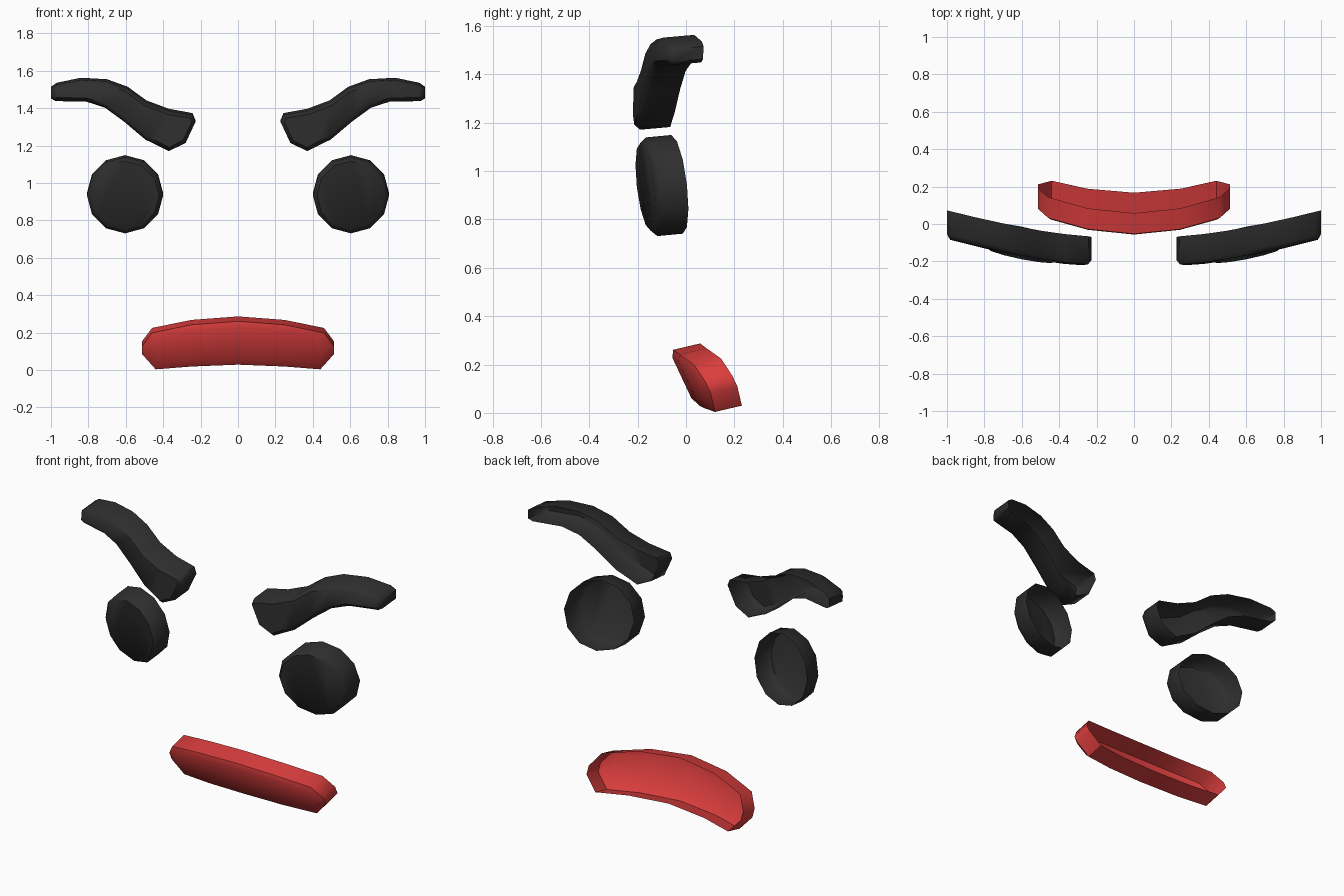
import bpy, bmesh, math
from mathutils import Vector

if "Cube" in bpy.data.objects:
    bpy.data.objects.remove(bpy.data.objects["Cube"])


def material(name, rgb):
    m = bpy.data.materials.new(name)
    m.diffuse_color = (*rgb, 1)
    m.use_nodes = True
    m.node_tree.nodes["Principled BSDF"].inputs["Base Color"].default_value = m.diffuse_color
    return m


DARK = material("charcoal", (0.027, 0.027, 0.027))
RED = material("red", (0.70, 0.047, 0.047))


def shell(name, ring, depth_at, wall, total, inset, drop, mat):
    """Open-backed shell: clockwise (x, z) outline, side wall, bevel and curved front cap."""
    n = len(ring)
    pts = [Vector(p) for p in ring]
    bm = bmesh.new()
    back, front, cap = [], [], []
    for i, p in enumerate(pts):
        a = (p - pts[i - 1]).normalized()
        b = (pts[(i + 1) % n] - p).normalized()
        t = (a + b).normalized()
        q = p + Vector((t.y, -t.x)) * inset          # inward on a clockwise ring
        back.append(bm.verts.new((p.x, depth_at(p.x, p.y), p.y)))
        front.append(bm.verts.new((p.x, depth_at(p.x, p.y) - wall, p.y - drop)))
        cap.append(bm.verts.new((q.x, depth_at(q.x, q.y) - total, q.y - drop)))
    for lo, hi in ((back, front), (front, cap)):
        for i in range(n):
            j = (i + 1) % n
            bm.faces.new((lo[i], hi[i], hi[j], lo[j]))
    # front cap: strips joining the upper and lower edges
    for i in range(n // 2 - 1):
        bm.faces.new((cap[n - 1 - i], cap[n - 2 - i], cap[i + 1], cap[i]))
    bmesh.ops.recalc_face_normals(bm, faces=bm.faces[:])
    bm.faces.ensure_lookup_table()
    bm.normal_update()
    if bm.faces[-1].normal.y > 0:
        bmesh.ops.reverse_faces(bm, faces=bm.faces[:])
    me = bpy.data.meshes.new(name)
    bm.to_mesh(me)
    bm.free()
    me.materials.append(mat)
    ob = bpy.data.objects.new(name, me)
    bpy.context.collection.objects.link(ob)
    bpy.ops.object.select_all(action='DESELECT')
    ob.select_set(True)
    bpy.context.view_layer.objects.active = ob
    bpy.ops.object.shade_smooth_by_angle(angle=math.radians(50))
    return ob


def mirrored(ring, side):
    return ring if side > 0 else [(-x, z) for x, z in reversed(ring)]


# Outlines: upper edge left to right, then lower edge right to left
brow = [(.228, 1.337), (.243, 1.374), (.37, 1.397), (.49, 1.442), (.59, 1.515),
        (.70, 1.555), (.84, 1.563), (.97, 1.536), (1.0, 1.515),
        (1.0, 1.463), (.975, 1.449), (.81, 1.446), (.71, 1.413), (.61, 1.34),
        (.495, 1.243), (.43, 1.212), (.37, 1.182), (.28, 1.225)]
eye = [(.604 + .204 * math.cos(a), .945 + .204 * math.sin(a))
       for a in (math.radians(180 - 30 * k) for k in range(12))]
mouth = [(-.512, .155), (-.46, .225), (-.25, .268), (0, .287), (.25, .268), (.46, .225),
         (.512, .155), (.512, .11), (.44, .03), (.25, .045), (0, .055),
         (-.25, .045), (-.44, .03), (-.512, .11)]

# Brows and eyes follow the curve of the face
for side, label in ((1, "right"), (-1, "left")):
    shell("brow_" + label, mirrored(brow, side),
          lambda x, z: -.073 + .14 * x * x + .05 * (z - 1.4),
          .125, .15, .02, .011, DARK)
    shell("eye_" + label, mirrored(eye, side),
          lambda x, z: -.037 + .2 * (abs(x) - .604) - .115 * (z - .945),
          .105, .13, .022, .01, DARK)

# Mouth, bowed and leaning back at the bottom
shell("mouth", mouth, lambda x, z: .193 + .27 * x * x - .47 * z,
      .111, .13, .033, .026, RED)
